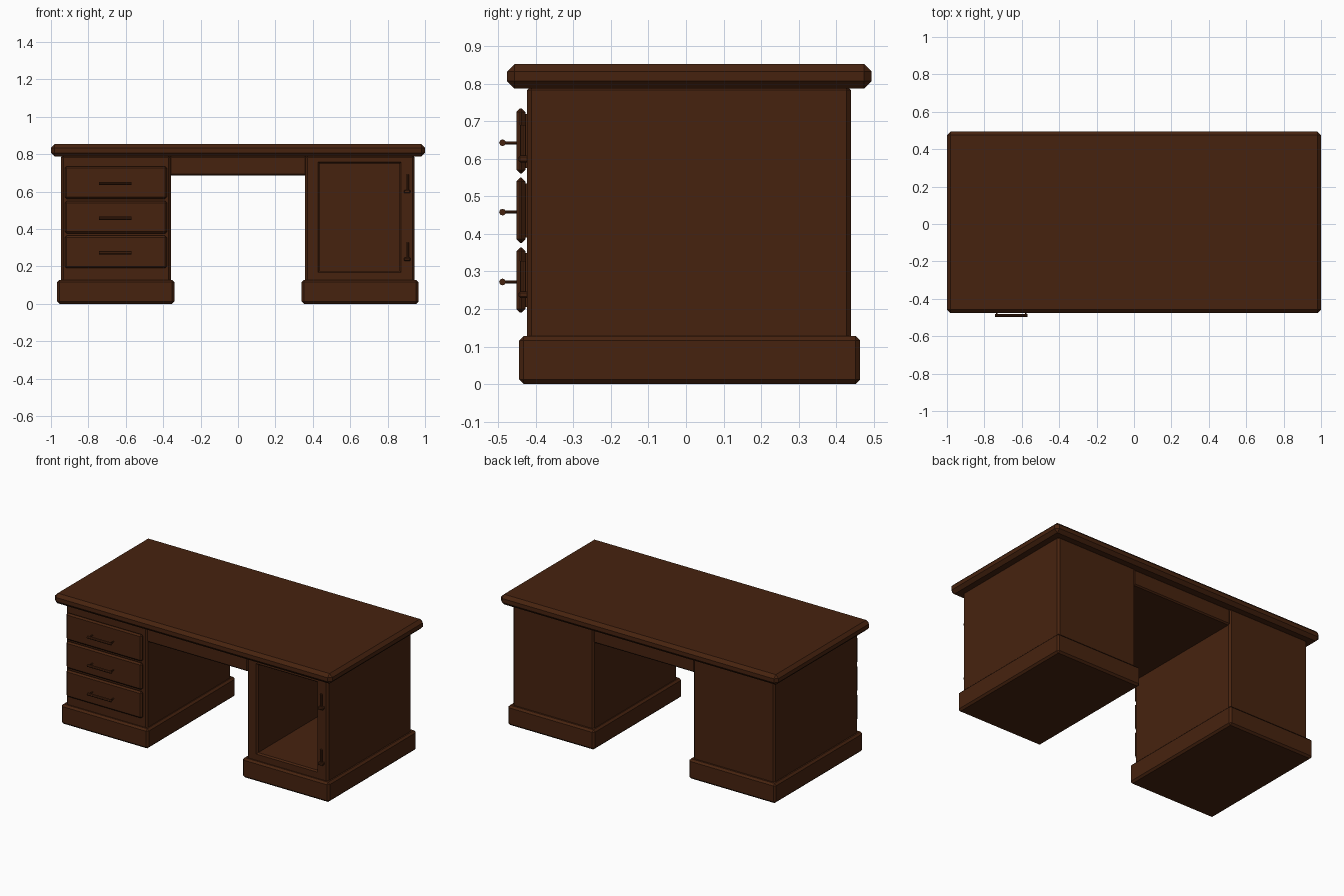
import bpy, bmesh
from mathutils import Matrix, Vector

if "Cube" in bpy.data.objects:
    bpy.data.objects.remove(bpy.data.objects["Cube"])

wood = bpy.data.materials.new("dark walnut")
wood.diffuse_color = (0.062, 0.0165, 0.0048, 1)
wood.use_nodes = True
wood.node_tree.nodes["Principled BSDF"].inputs["Base Color"].default_value = wood.diffuse_color


def finish(bm, name):
    bmesh.ops.recalc_face_normals(bm, faces=bm.faces)
    mesh = bpy.data.meshes.new(name)
    bm.to_mesh(mesh)
    bm.free()
    mesh.materials.append(wood)
    obj = bpy.data.objects.new(name, mesh)
    bpy.context.collection.objects.link(obj)
    return obj


def box_bm(x, y, z, bevel=0.0):
    """Box from (min, max) ranges with chamfered edges."""
    bm = bmesh.new()
    bmesh.ops.create_cube(bm, size=1)
    for v in bm.verts:
        v.co = [r[1] if c > 0 else r[0] for r, c in zip((x, y, z), v.co)]
    if bevel:
        bmesh.ops.bevel(bm, geom=bm.edges[:], offset=bevel, segments=1,
                        affect='EDGES', profile=0.5)
    return bm


def box(name, x, y, z, bevel=0.0):
    return finish(box_bm(x, y, z, bevel), name)


def rod(name, a, b, r, sides=8):
    a, b = Vector(a), Vector(b)
    bm = bmesh.new()
    rot = (b - a).to_track_quat('Z', 'Y').to_matrix().to_4x4()
    bmesh.ops.create_cone(bm, cap_ends=True, segments=sides, radius1=r, radius2=r,
                          depth=(b - a).length,
                          matrix=Matrix.Translation((a + b) / 2) @ rot)
    return finish(bm, name)


# Desk top and the apron between the pedestals
box("desk_top", (-1, 1), (-0.477, 0.495), (0.787, 0.853), 0.02)
box("centre_apron", (-0.365, 0.365), (-0.42, 0.435), (0.685, 0.79), 0.008)

# Plinths and the solid-looking drawer pedestal
box("left_plinth", (-0.967, -0.34), (-0.445, 0.464), (0, 0.128), 0.012)
box("right_plinth", (0.34, 0.965), (-0.445, 0.464), (0, 0.128), 0.012)
box("left_pedestal", (-0.946, -0.359), (-0.424, 0.44), (0.115, 0.795), 0.012)

# Open cupboard pedestal: front face inset into a chamfered opening, then pushed back
bm = box_bm((0.359, 0.944), (-0.424, 0.44), (0.115, 0.795), 0.012)
bm.normal_update()
front = min(bm.faces, key=lambda f: f.calc_center_median().y)
steps = [((0.428, 0.872), (0.168, 0.758), -0.424),
         ((0.436, 0.864), (0.176, 0.75), -0.414),
         ((0.436, 0.864), (0.176, 0.75), 0.41)]
for xr, zr, y in steps:
    bmesh.ops.inset_region(bm, faces=[front], thickness=0.005)
    c = front.calc_center_median()
    for v in front.verts:
        v.co = (xr[v.co.x > c.x], y, zr[v.co.z > c.z])
finish(bm, "right_pedestal")

# Three drawers, each with a bar handle on two posts
for i, z in enumerate((0.277, 0.463, 0.648)):
    box(f"drawer_box_{i}", (-0.905, -0.4), (-0.435, -0.40), (z - 0.072, z + 0.072))
    box(f"drawer_front_{i}", (-0.926, -0.38), (-0.452, -0.428), (z - 0.087, z + 0.087), 0.01)
    h = z - 0.005
    rod(f"handle_bar_{i}", (-0.743, -0.489, h), (-0.57, -0.489, h), 0.009)
    for side, x in (("left", -0.733), ("right", -0.58)):
        rod(f"handle_post_{side}_{i}", (x, -0.45, h), (x, -0.489, h), 0.004)

# Hinges left on the cupboard frame
for i, z in enumerate((0.235, 0.597)):
    rod(f"hinge_pin_{i}", (0.905, -0.434, z), (0.905, -0.434, z + 0.093), 0.008)
    box(f"hinge_foot_{i}", (0.887, 0.922), (-0.446, -0.42), (z - 0.006, z + 0.012), 0.004)
